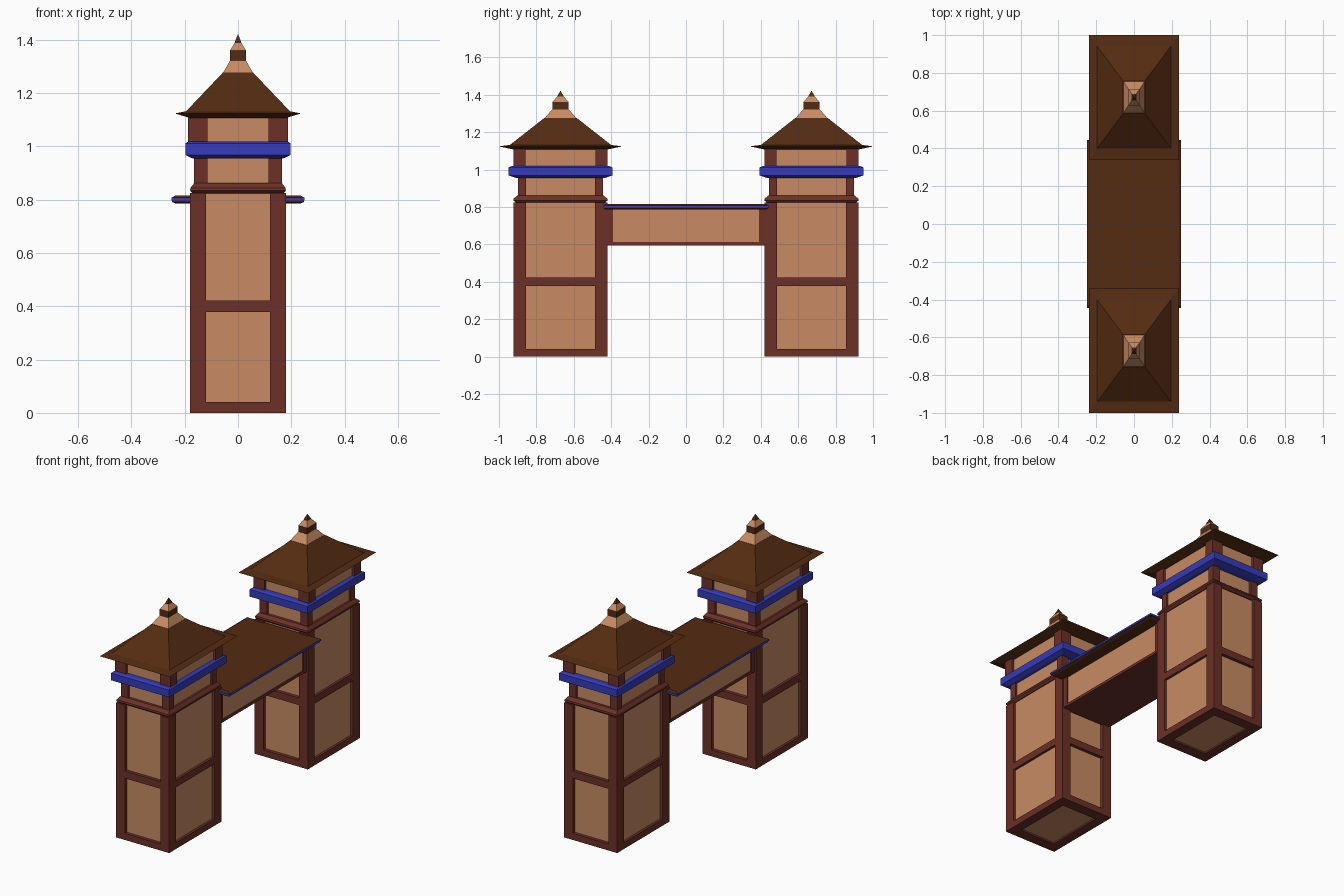
import bpy, bmesh

if "Cube" in bpy.data.objects:
    bpy.data.objects.remove(bpy.data.objects["Cube"])


def material(name, rgb):
    m = bpy.data.materials.new(name)
    m.diffuse_color = (*rgb, 1)
    m.use_nodes = True
    m.node_tree.nodes["Principled BSDF"].inputs["Base Color"].default_value = m.diffuse_color
    return m


CLAY = material("clay", (0.58, 0.26, 0.125))
TIMBER = material("timber", (0.15, 0.03, 0.02))
TILE = material("roof_tile", (0.09, 0.025, 0.006))
BLUE = material("blue_trim", (0.035, 0.045, 0.5))


def add_mesh(name, bm, mat):
    bmesh.ops.recalc_face_normals(bm, faces=bm.faces)
    me = bpy.data.meshes.new(name)
    bm.to_mesh(me)
    bm.free()
    me.materials.append(mat)
    bpy.context.collection.objects.link(bpy.data.objects.new(name, me))


def add_box(bm, x0, x1, y0, y1, z0, z1):
    r = bmesh.ops.create_cube(bm, size=1)
    for v in r["verts"]:
        v.co.x = x0 if v.co.x < 0 else x1
        v.co.y = y0 if v.co.y < 0 else y1
        v.co.z = z0 if v.co.z < 0 else z1


def tiers(name, cy, rings, mat):
    """Stack of rectangular rings (half x, half y, z), capped at both ends."""
    bm = bmesh.new()
    loops = [[bm.verts.new((sx * hx, cy + sy * hy, z))
              for sx, sy in ((-1, -1), (1, -1), (1, 1), (-1, 1))]
             for hx, hy, z in rings]
    for a, b in zip(loops, loops[1:]):
        for i in range(4):
            j = (i + 1) % 4
            bm.faces.new((a[i], a[j], b[j], b[i]))
    bm.faces.new(loops[0][::-1])
    bm.faces.new(loops[-1])
    add_mesh(name, bm, mat)


def frame(name, cy, hx, hy, px, py, z0, z1, rails):
    """Four corner posts joined by horizontal rails on all sides."""
    bm = bmesh.new()
    for sx in (-1, 1):
        xs = sorted((sx * hx, sx * (hx - px)))
        for sy in (-1, 1):
            ys = sorted((cy + sy * hy, cy + sy * (hy - py)))
            add_box(bm, *xs, *ys, z0, z1)
    for a, b in rails:
        for s in (-1, 1):
            ys = sorted((cy + s * hy, cy + s * (hy - py)))
            add_box(bm, -hx + px, hx - px, *ys, a, b)
            xs = sorted((s * hx, s * (hx - px)))
            add_box(bm, *xs, cy - hy + py, cy + hy - py, a, b)
    add_mesh(name, bm, TIMBER)


def tower(side, cy):
    # lower storey: recessed walls inside a timber frame
    tiers(side + "_lower_walls", cy, [(.165, .232, .01), (.165, .232, .83)], CLAY)
    frame(side + "_lower_frame", cy, .18, .252, .06, .067, 0, .825,
          [(0, .04), (.378, .422)])
    # moulding between storeys
    tiers(side + "_moulding", cy, [(.17, .238, .823), (.18, .252, .835),
                                   (.178, .25, .845), (.165, .23, .862)], TIMBER)
    # upper storey below and above the blue band
    tiers(side + "_neck_walls", cy, [(.153, .213, .85), (.153, .213, .97)], CLAY)
    frame(side + "_neck_frame", cy, .165, .228, .05, .043, .855, .97, [])
    tiers(side + "_blue_band", cy, [(.17, .237, .955), (.197, .277, .968),
                                    (.197, .277, 1.012), (.188, .262, 1.018)], BLUE)
    tiers(side + "_upper_walls", cy, [(.172, .235, 1.01), (.172, .235, 1.12)], CLAY)
    frame(side + "_upper_frame", cy, .188, .25, .073, .063, 1.01, 1.115, [])
    # flared pyramid roof and tiered finial
    tiers(side + "_roof", cy, [(.18, .25, 1.107), (.237, .329, 1.124),
                               (.195, .27, 1.132), (.057, .085, 1.277)], TILE)
    tiers(side + "_roof_crown", cy, [(.057, .085, 1.275), (.03, .044, 1.322)], CLAY)
    tiers(side + "_finial_block", cy, [(.03, .044, 1.32), (.03, .044, 1.36)], TILE)
    tiers(side + "_finial_collar", cy, [(.03, .044, 1.36), (.012, .018, 1.39)], CLAY)
    tiers(side + "_finial_tip", cy, [(.008, .012, 1.38), (.012, .017, 1.392),
                                     (.001, .001, 1.42)], TILE)


for side, cy in (("front_tower", -.671), ("back_tower", .671)):
    tower(side, cy)

# covered bridge between the towers
tiers("bridge_walls", 0, [(.165, .43, .61), (.165, .43, .79)], CLAY)
tiers("bridge_floor", 0, [(.17, .43, .595), (.17, .43, .612)], TIMBER)
bm = bmesh.new()
for s in (-1, 1):
    for t in (-1, 1):
        add_box(bm, *sorted((s * .172, s * .15)), *sorted((t * .42, t * .39)), .6, .79)
add_mesh("bridge_end_posts", bm, TIMBER)
tiers("bridge_roof", 0, [(.235, .43, .786), (.248, .44, .792),
                         (.248, .44, .808), (.235, .43, .816)], TILE)
tiers("bridge_roof_trim", 0, [(.25, .445, .797), (.25, .445, .808)], BLUE)
